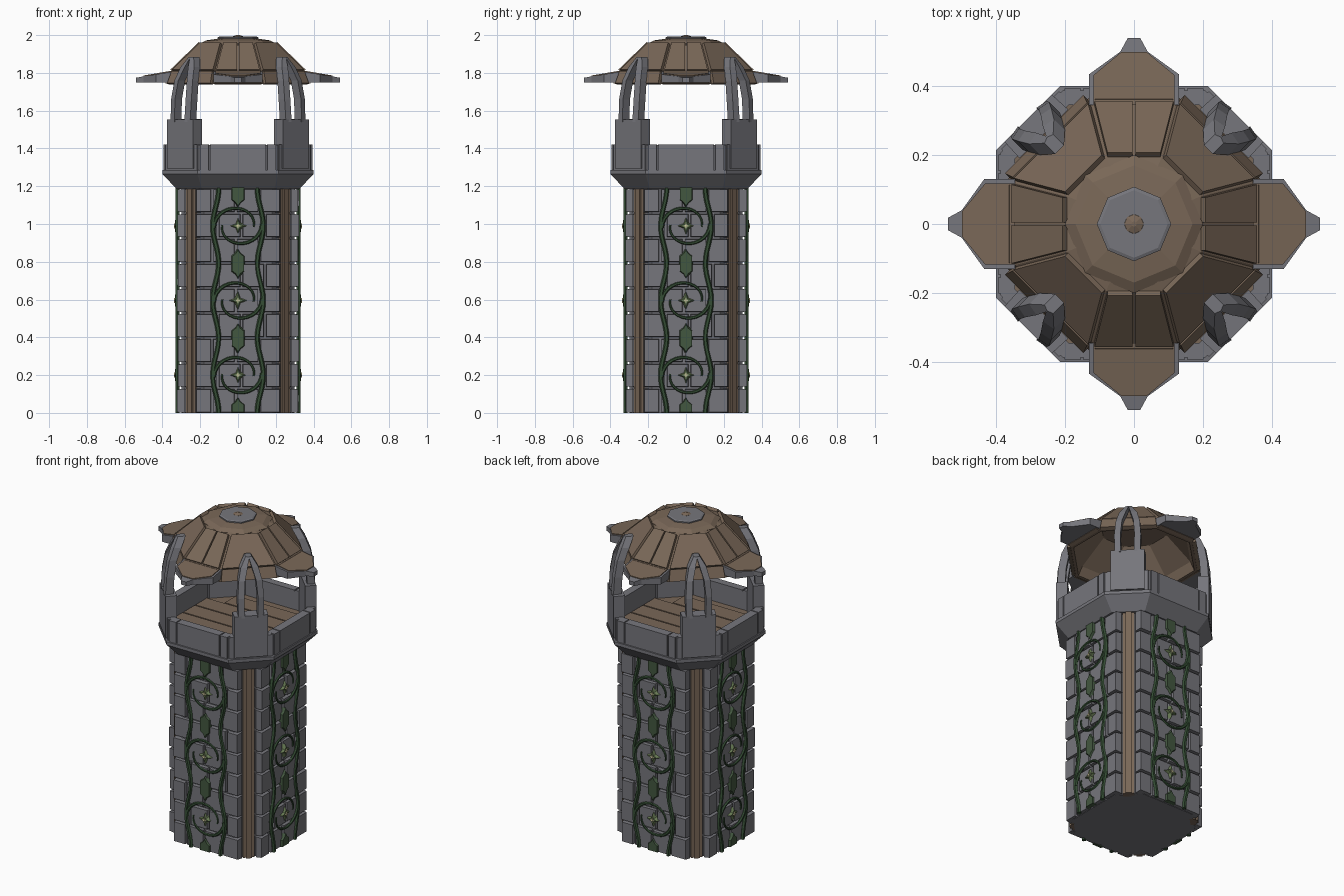
import bpy, bmesh, math, random
from mathutils import Vector, Matrix

if "Cube" in bpy.data.objects:
    bpy.data.objects.remove(bpy.data.objects["Cube"])

random.seed(4)
R2 = math.sqrt(2)


def material(name, rgb):
    m = bpy.data.materials.new(name)
    m.diffuse_color = (*rgb, 1)
    m.use_nodes = True
    m.node_tree.nodes["Principled BSDF"].inputs["Base Color"].default_value = m.diffuse_color
    return m


STONE = material("grey stone", (0.18, 0.18, 0.2))
WOOD = material("brown wood", (0.19, 0.135, 0.095))
VINE = material("vine green", (0.035, 0.075, 0.035))
LEAF = material("leaf green", (0.055, 0.095, 0.05))
PETAL = material("petal green", (0.14, 0.2, 0.09))
PALE = material("pale yellow", (0.65, 0.6, 0.35))


def turn(k):
    """Frame facing -y, turned by k eighths (odd k = corners)."""
    return Matrix.Rotation(k * math.pi / 4, 4, 'Z')


SIDES = [turn(k) for k in (0, 2, 4, 6)]
CORNERS = [turn(k) for k in (1, 3, 5, 7)]


def oct_ring(a, d, z):
    """Octagon: a = distance of axis faces, d = distance of corner faces."""
    t = d * R2 - a
    return [(x, y, z) for x, y in ((t, a), (-t, a), (-a, t), (-a, -t),
                                   (-t, -a), (t, -a), (a, -t), (a, t))]


def round_ring(r, z, n=8):
    return [(r * math.sin(i * math.tau / n), r * math.cos(i * math.tau / n), z) for i in range(n)]


class Part:
    def __init__(self):
        self.bm = bmesh.new()

    def loft(self, rings, M=Matrix(), closed=False):
        vs = [[self.bm.verts.new(M @ Vector(p)) for p in r] for r in rings]
        n = len(vs[0])
        pairs = list(zip(vs, vs[1:])) + ([(vs[-1], vs[0])] if closed else [])
        for a, b in pairs:
            for i in range(n):
                self.bm.faces.new((a[i], a[(i + 1) % n], b[(i + 1) % n], b[i]))
        if not closed:
            self.bm.faces.new(vs[0])
            self.bm.faces.new(vs[-1])

    def box(self, x0, x1, y0, y1, z0, z1, M=Matrix(), taper=0.0):
        """Box whose y0 (outer) face may be narrowed by taper."""
        t = taper
        self.loft([[(x0, y1, z0), (x1, y1, z0), (x1, y1, z1), (x0, y1, z1)],
                   [(x0 + t, y0, z0 + t), (x1 - t, y0, z0 + t),
                    (x1 - t, y0, z1 - t), (x0 + t, y0, z1 - t)]], M)

    def plate(self, pts, y0, y1, M, shrink=1.0):
        c = sum((p[1] for p in pts)) / len(pts)
        self.loft([[(x, y1, z) for x, z in pts],
                   [(x * shrink, y0, c + (z - c) * shrink) for x, z in pts]], M)

    def slab(self, quad, thick, M):
        q = [Vector(p) for p in quad]
        n = (q[1] - q[0]).cross(q[3] - q[0]).normalized() * thick
        self.loft([[p - n * 0.3 for p in q], [p + n for p in q]], M)

    def sweep(self, path, y, r, M, sides=6, tip=1.0):
        rings, last = [], len(path) - 1
        for i, (x, z) in enumerate(path):
            a, b = path[max(i - 1, 0)], path[min(i + 1, last)]
            d = Vector((b[0] - a[0], b[1] - a[1])).normalized()
            rr = r * (1 + (tip - 1) * i / last)
            ring = []
            for j in range(sides):
                c, s = math.cos(j * math.tau / sides) * rr, math.sin(j * math.tau / sides) * rr
                ring.append((x - d.y * c, y + s, z + d.x * c))
            rings.append(ring)
        self.loft(rings, M)

    def finish(self, name, mat):
        bmesh.ops.recalc_face_normals(self.bm, faces=self.bm.faces[:])
        me = bpy.data.meshes.new(name)
        self.bm.to_mesh(me)
        self.bm.free()
        me.materials.append(mat)
        bpy.context.collection.objects.link(bpy.data.objects.new(name, me))


# Tower core and stone blocks
core = Part()
core.loft([oct_ring(0.30, 0.34, 0), oct_ring(0.30, 0.34, 1.22)])
core.finish("tower_core", STONE)
bricks = Part()
ROW = 1.19 / 9
for row in range(9):
    z0, z1 = row * ROW + (0.004 if row else 0), (row + 1) * ROW - 0.004
    s = 0.018 if row % 2 else -0.012
    for M in SIDES:
        xs = [-0.228, -0.125 + s, s, 0.125 + s, 0.228]
        for a, b in zip(xs, xs[1:]):
            bricks.box(a + 0.004, b - 0.004, -0.317 - random.random() * 0.006, -0.28, z0, z1, M, 0.004)
    for M in CORNERS:
        for a, b in ((-0.078, -0.036), (0.036, 0.078)):
            bricks.box(a, b, -0.35, -0.32, z0, z1, M, 0.003)
bricks.finish("tower_blocks", STONE)

# Wooden corner strips
strips = Part()
for M in CORNERS:
    strips.box(-0.034, 0.034, -0.354, -0.32, 0, 1.21, M)
    strips.box(-0.017, 0.017, -0.366, -0.32, 0, 1.21, M)
strips.finish("corner_strips", WOOD)

# Vines, leaves and flowers on each side
vines, leaves, petals, hearts = Part(), Part(), Part(), Part()
LEAF_PTS = [(0, .085), (.014, .062), (.036, .045), (.036, -.045), (.014, -.062),
            (0, -.085), (-.014, -.062), (-.036, -.045), (-.036, .045), (-.014, .062)]
for M in SIDES:
    for sgn in (-1, 1):
        vines.sweep([(sgn * (0.118 + 0.016 * math.cos((z - 0.2) / 0.395 * math.tau)), z)
                     for z in (i * 1.2 / 36 for i in range(37))], -0.32, 0.013, M)
    for zc in (0.2, 0.595, 0.99):
        for flip in (1, -1):
            arc = []
            for i in range(15):
                a = math.radians(185 - i * 13.5)
                r = 0.128 - 0.045 * i / 14
                arc.append((flip * r * math.cos(a), zc + flip * r * 0.88 * math.sin(a)))
            vines.sweep(arc, -0.322, 0.011, M, tip=0.45)
        star = [((0.055 if i % 2 == 0 else 0.022) * math.sin(i * math.pi / 4),
                 zc + (0.055 if i % 2 == 0 else 0.022) * math.cos(i * math.pi / 4)) for i in range(8)]
        petals.plate(star, -0.334, -0.31, M, 0.55)
        hearts.plate([(x * 0.25, zc + (z - zc) * 0.25) for x, z in star], -0.34, -0.33, M)
    for zc in (0.0, 0.395, 0.79, 1.17):
        leaves.plate([(x, max(0, min(zc + z, 1.2))) for x, z in LEAF_PTS], -0.332, -0.31, M, 0.85)
vines.finish("vines", VINE)
leaves.finish("leaves", LEAF)
petals.finish("flower_petals", PETAL)
hearts.finish("flower_centres", PALE)

# Balcony: flared base, parapet and floor
flare = Part()
flare.loft([oct_ring(0.325, 0.365, 1.185), oct_ring(0.40, 0.435, 1.265),
            oct_ring(0.40, 0.435, 1.285), oct_ring(0.36, 0.40, 1.29)])
flare.finish("balcony_flare", STONE)
wall = Part()
wall.loft([oct_ring(0.387, 0.42, 1.27), oct_ring(0.387, 0.42, 1.417),
           oct_ring(0.345, 0.378, 1.417), oct_ring(0.345, 0.378, 1.27)], closed=True)
for M in SIDES:
    for a, b in ((-0.203, -0.153), (-0.148, 0.148), (0.153, 0.203)):
        wall.box(a, b, -0.395, -0.345, 1.285, 1.422, M, 0.002)
for M in CORNERS:
    wall.box(-0.12, 0.12, -0.426, -0.378, 1.285, 1.422, M, 0.002)
wall.finish("parapet", STONE)
floor = Part()
floor.loft([oct_ring(0.35, 0.38, 1.28), oct_ring(0.35, 0.38, 1.30)])
for i in range(5):
    y = -0.3 + i * 0.12
    w = 0.34 if abs(y + 0.06) < 0.13 else 0.22
    floor.box(-w, w, y + 0.004, y + 0.116, 1.295, 1.306)
floor.finish("balcony_floor", WOOD)

# Corner posts with pointed arches
posts = Part()
for M in CORNERS:
    posts.box(-0.1, 0.1, -0.435, -0.37, 1.29, 1.555, M, 0.003)
    for s in (-1, 1):
        rings = []
        for x, y, z, w in ((.055, -.412, 1.54, .018), (.058, -.405, 1.66, .018), (.05, -.388, 1.76, .018),
                           (.032, -.36, 1.83, .019), (.008, -.33, 1.885, .01)):
            rings.append([(s * (x - w), y - .027, z), (s * (x + w), y - .02, z),
                          (s * (x + w), y + .025, z), (s * (x - w), y + .025, z)])
        posts.loft(rings, M)
posts.finish("corner_arches", STONE)

# Hollow roof shell with raised panels
shell = Part()
E, F, T = (0.368, 0.352, 1.74), (0.345, 0.328, 1.805), (0.195, 0.195, 1.95)
shell.loft([oct_ring(*E), oct_ring(*F), oct_ring(*T), oct_ring(0.1, 0.1, 1.975),
            oct_ring(0.1, 0.1, 1.95), oct_ring(0.18, 0.18, 1.93),
            oct_ring(0.325, 0.308, 1.795), oct_ring(0.345, 0.33, 1.74)], closed=True)
shell.finish("roof_shell", WOOD)
panels = Part()
for k in range(8):
    M = turn(k)

    def edge(ring):
        """(half width, distance, height) of this face at a ring."""
        a, d, z = ring
        t = d * R2 - a
        return (t, a, z) if k % 2 == 0 else ((a - t) / R2, d, z)

    for lo, hi, th in ((E, F, 0.018), (F, T, 0.018)):
        (w0, d0, z0), (w1, d1, z1) = edge(lo), edge(hi)
        cuts = (-1, 0, 1) if hi is T and k % 2 == 0 else (-0.98, 0.98)
        for a, b in zip(cuts, cuts[1:]):
            g = 0.004
            panels.slab([(a * w0 + g, -d0, z0), (b * w0 - g, -d0, z0),
                         (b * w1 - g, -d1, z1), (a * w1 + g, -d1, z1)], th, M)
panels.finish("roof_panels", WOOD)

# Roof crown
collar = Part()
collar.loft([round_ring(0.2, 1.93), round_ring(0.2, 1.955), round_ring(0.17, 1.972), round_ring(0.1, 1.982)])
collar.loft([round_ring(0.032, 1.985), round_ring(0.028, 1.993), round_ring(0.008, 2.0)])
collar.finish("roof_collar", WOOD)
cap = Part()
cap.loft([round_ring(0.108, 1.965), round_ring(0.108, 1.988), round_ring(0.098, 1.992)])
cap.finish("roof_cap", STONE)

# Projecting eaves on the four sides
eaves, tops = Part(), Part()


def outline(half):
    return half + [(-x, y) for x, y in reversed(half)]


def slope(y):
    return 1.805 + (y + 0.36) * 0.17


for M in SIDES:
    o = outline([(.13, -.345), (.13, -.435), (.04, -.5), (.018, -.54)])
    eaves.loft([[(x, y, 1.75) for x, y in o], [(x, y, slope(y)) for x, y in o]], M)
    o = outline([(.118, -.345), (.118, -.432), (.036, -.5)])
    tops.loft([[(x, y, slope(y) - .005) for x, y in o], [(x, y, slope(y) + .005) for x, y in o]], M)
eaves.finish("eave_brackets", STONE)
tops.finish("eave_boards", WOOD)
